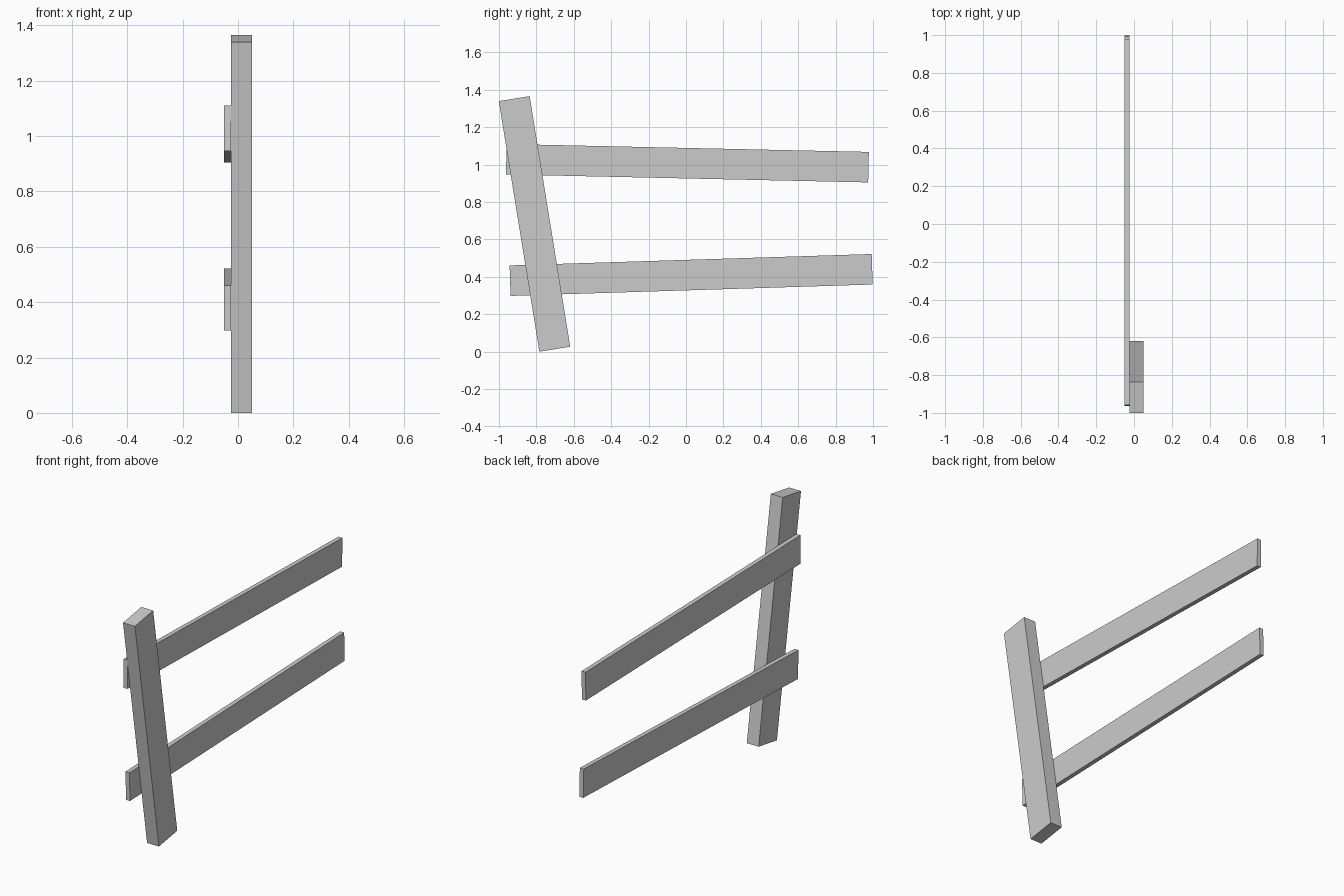
import bpy
from math import radians

cube = bpy.data.objects.get("Cube")
if cube:
    bpy.data.objects.remove(cube, do_unlink=True)

grey = bpy.data.materials.new("plain grey")
grey.use_nodes = True
colour = (0.6, 0.6, 0.6, 1)
grey.diffuse_color = colour
grey.node_tree.nodes["Principled BSDF"].inputs["Base Color"].default_value = colour


def board(name, centre, size, tilt):
    """Flat-faced timber, tilted in the y-z plane."""
    bpy.ops.mesh.primitive_cube_add(size=1, location=centre)
    ob = bpy.context.object
    ob.name = name
    ob.scale = size
    ob.rotation_euler.x = radians(tilt)
    ob.data.materials.append(grey)


# Leaning post
board("fence_post", (0.0125, -0.81, 0.683), (0.075, 0.167, 1.357), 9.2)

# Two crooked rails fixed to the side of the post
board("upper_rail", (-0.0375, 0.0075, 1.0075), (0.025, 1.937, 0.163), -1.25)
board("lower_rail", (-0.0375, 0.0275, 0.41), (0.025, 1.937, 0.163), 1.8)
